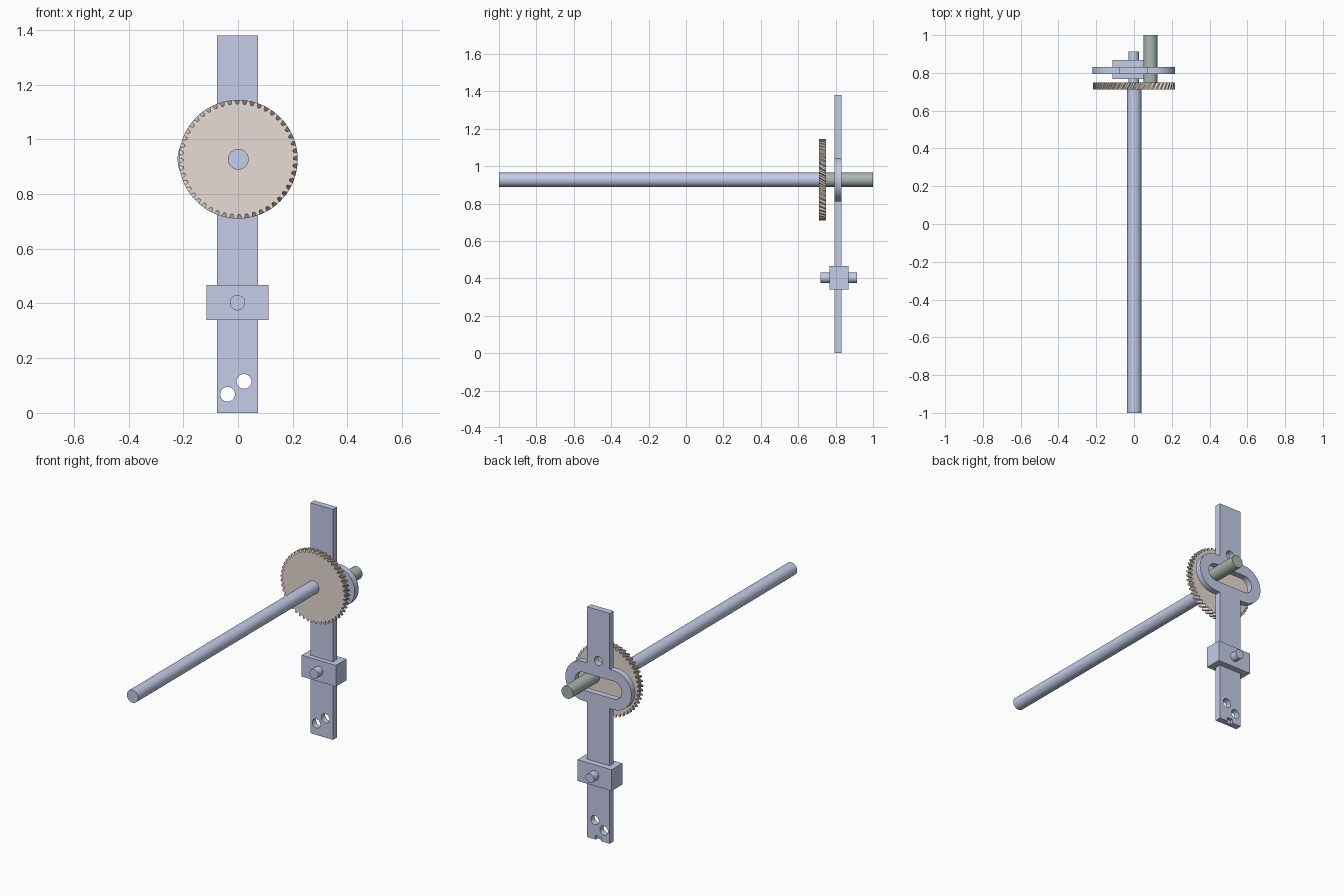
import bpy, bmesh, math

cube = bpy.data.objects.get("Cube")
if cube:
    bpy.data.objects.remove(cube, do_unlink=True)


def material(name, rgb):
    m = bpy.data.materials.new(name)
    m.use_nodes = True
    m.diffuse_color = (*rgb, 1)
    m.node_tree.nodes["Principled BSDF"].inputs["Base Color"].default_value = (*rgb, 1)
    return m


lavender = material("lavender grey", (0.59, 0.64, 0.85))
tan = material("warm beige", (0.83, 0.745, 0.68))
green = material("grey green", (0.40, 0.47, 0.43))


def loft(name, rings, mat, smooth=True):
    """Skin a list of equal (x, z, y) rings from front to back and cap the ends."""
    bm = bmesh.new()
    loops = [[bm.verts.new((x, y, z)) for x, z, y in ring] for ring in rings]
    n = len(loops[0])
    for a, b in zip(loops, loops[1:]):
        for i in range(n):
            j = (i + 1) % n
            bm.faces.new((a[i], a[j], b[j], b[i]))
    bm.faces.new(loops[0])
    bm.faces.new(loops[-1])
    bmesh.ops.recalc_face_normals(bm, faces=bm.faces)
    mesh = bpy.data.meshes.new(name)
    bm.to_mesh(mesh)
    bm.free()
    mesh.materials.append(mat)
    ob = bpy.data.objects.new(name, mesh)
    bpy.context.collection.objects.link(ob)
    if smooth:
        bpy.ops.object.select_all(action='DESELECT')
        ob.select_set(True)
        bpy.context.view_layer.objects.active = ob
        bpy.ops.object.shade_smooth_by_angle(angle=math.radians(30))
    return ob


def prism(name, outline, y0, y1, mat, smooth=True):
    return loft(name, [[(x, z, y) for x, z in outline] for y in (y0, y1)], mat, smooth)


def arc(cx, cz, r, start, end, steps):
    angles = [math.radians(start + (end - start) * i / steps) for i in range(steps + 1)]
    return [(cx + r * math.cos(a), cz + r * math.sin(a)) for a in angles]


def circle(cx, cz, r, steps=48):
    return arc(cx, cz, r, 0, 360, steps)[:-1]


def box(x0, x1, z0, z1):
    return [(x0, z0), (x1, z0), (x1, z1), (x0, z1)]


AXIS = 0.927       # height of the drive shaft
MID = -0.002       # centre line of the slider
FRONT, BACK = 0.795, 0.832

# Slider bar with its rounded yoke, drawn as one outline
half, spread, radius = 0.075, 0.102, 0.117
outline = [(MID - half, 0), (MID + half, 0), (MID + half, AXIS - radius)]
outline += arc(MID + spread, AXIS, radius, -90, 90, 24)
outline += [(MID + half, AXIS + radius), (MID + half, 1.38),
            (MID - half, 1.38), (MID - half, AXIS + radius)]
outline += arc(MID - spread, AXIS, radius, 90, 270, 24)
outline += [(MID - half, AXIS - radius)]
bar = prism("slider_bar", outline, FRONT, BACK, lavender, False)

# Slot, holes and the shallow bottom notch
slot = (arc(MID + spread, AXIS, 0.053, -90, 90, 20)
        + arc(MID - spread, AXIS, 0.053, 90, 270, 20))
cuts = [(slot, FRONT - 0.05)]
for x, z in ((-0.038, 0.068), (0.022, 0.115), (MID, 1.075)):
    cuts.append((circle(x, z, 0.027, 32), FRONT - 0.05))
cuts.append((box(-0.018, 0.018, -0.02, 0.024), 0.815))
for shape, y in cuts:
    cutter = prism("cutter", shape, y, BACK + 0.05, lavender, False)
    cutter.hide_render = True
    mod = bar.modifiers.new("cut", 'BOOLEAN')
    mod.operation, mod.solver, mod.object = 'DIFFERENCE', 'EXACT', cutter
    bpy.context.view_layer.objects.active = bar
    bpy.ops.object.modifier_apply(modifier=mod.name)
    bpy.data.objects.remove(cutter, do_unlink=True)
bpy.ops.object.select_all(action='DESELECT')
bar.select_set(True)
bpy.context.view_layer.objects.active = bar
bpy.ops.object.shade_smooth_by_angle(angle=math.radians(30))

# Guide block and its pin
prism("guide_block", box(-0.115, 0.112, 0.34, 0.467), 0.767, 0.868, lavender, False)
prism("guide_pin", circle(MID, 0.403, 0.028), 0.72, 0.914, lavender)

# Drive shaft and the crank pin that rides in the slot
prism("drive_shaft", circle(0.001, AXIS, 0.038), -1, 0.72, lavender)
prism("crank_pin", circle(0.087, AXIS, 0.038), 0.745, 1, green)

# Helical gear: trapezoid teeth twisted through the thickness
TEETH, ROOT, TIP, TWIST = 48, 0.202, 0.217, 0.1
pitch = math.tau / TEETH
tooth = ((0.0, ROOT), (0.3, ROOT), (0.48, TIP), (0.82, TIP))
rings = []
for layer in range(5):
    t = layer / 4
    rings.append([(0.001 + r * math.cos((k + f) * pitch - t * TWIST),
                   AXIS + r * math.sin((k + f) * pitch - t * TWIST),
                   0.712 + 0.037 * t)
                  for k in range(TEETH) for f, r in tooth])
loft("helical_gear", rings, tan)
